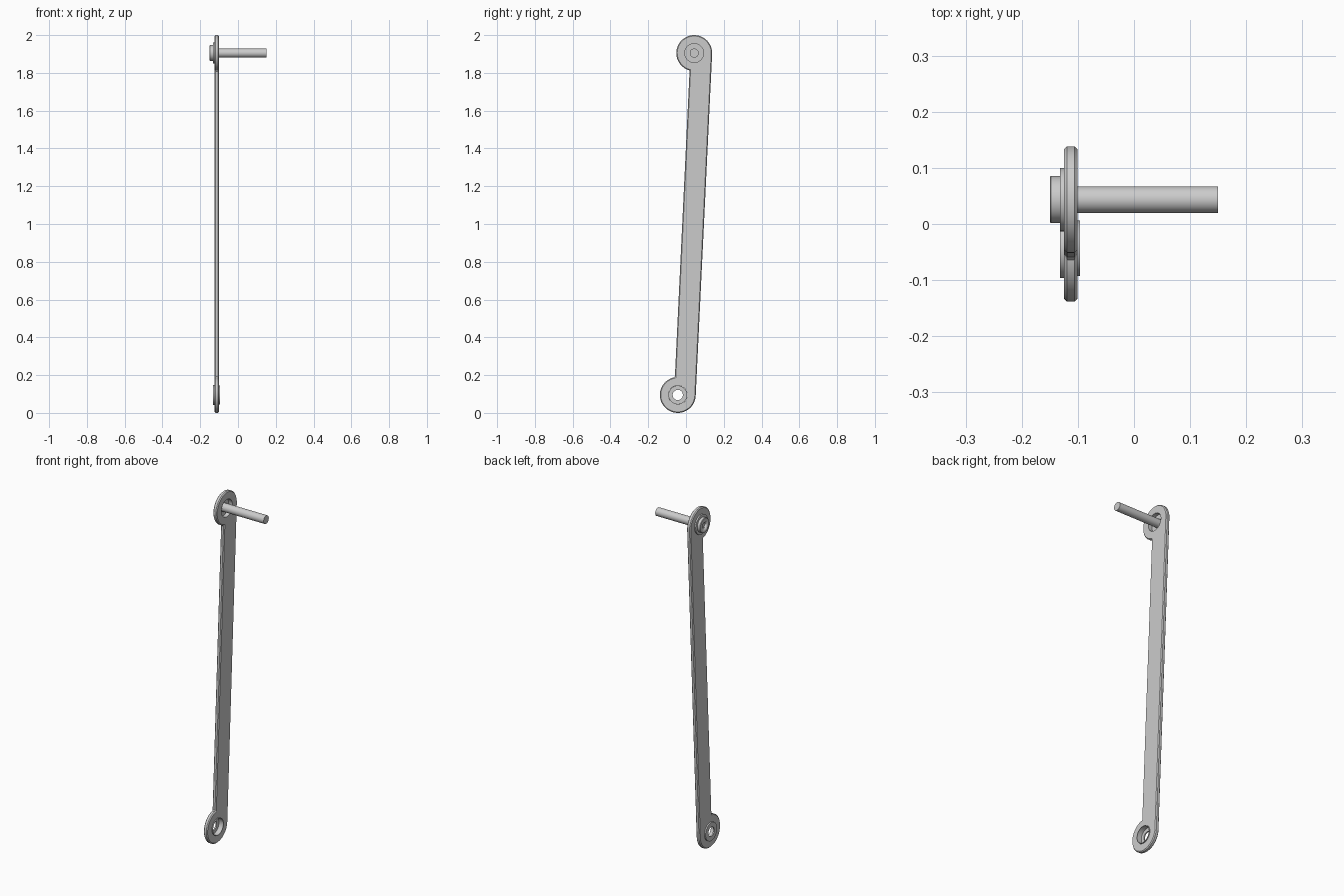
import bpy, bmesh, math
from mathutils import Vector

if "Cube" in bpy.data.objects:
    bpy.data.objects.remove(bpy.data.objects["Cube"])

R, W = 0.095, 0.02            # eye radius, bar's inner edge offset
TOP = Vector((0.0435, 1.905))  # (y, z) of the upper eye
BOT = Vector((-0.0435, 0.095))
X0, X1 = -0.1245, -0.101       # plate faces
SEG = 48


def add_object(name, bm):
    bmesh.ops.recalc_face_normals(bm, faces=bm.faces[:])
    mesh = bpy.data.meshes.new(name)
    bm.to_mesh(mesh)
    bm.free()
    ob = bpy.data.objects.new(name, mesh)
    bpy.context.collection.objects.link(ob)
    bpy.context.view_layer.objects.active = ob
    for o in bpy.context.selected_objects:
        o.select_set(False)
    ob.select_set(True)
    return ob


def lathe(name, centre, profile, seg=SEG, closed=False):
    """Spin (x, radius) points about an axis parallel to x."""
    bm = bmesh.new()
    rings = []
    for x, r in profile:
        rings.append([bm.verts.new((x, centre.x + r * math.cos(2 * math.pi * i / seg),
                                    centre.y + r * math.sin(2 * math.pi * i / seg)))
                      for i in range(seg)])
    pairs = list(zip(rings, rings[1:]))
    if closed:
        pairs.append((rings[-1], rings[0]))
    else:
        bm.faces.new(rings[0])
        bm.faces.new(rings[-1])
    for a, b in pairs:
        for i in range(seg):
            j = (i + 1) % seg
            bm.faces.new((a[i], a[j], b[j], b[i]))
    ob = add_object(name, bm)
    bpy.ops.object.shade_smooth_by_angle(angle=math.radians(30))
    return ob


def cut(ob, cutter):
    mod = ob.modifiers.new("cut", 'BOOLEAN')
    mod.operation = 'DIFFERENCE'
    mod.solver = 'EXACT'
    mod.object = cutter
    cutter.hide_render = True
    bpy.context.view_layer.objects.active = ob
    bpy.ops.object.modifier_apply(modifier=mod.name)
    bpy.data.objects.remove(cutter)


# Link arm: two eyes joined by a bar tangent to their outer side
along = (TOP - BOT).normalized()
across = Vector((along.y, -along.x))
a0 = math.acos(-W / R)
outline = []
for c, start, end in ((TOP, 0, 2 * math.pi - a0), (BOT, a0, 2 * math.pi)):
    for i in range(41):
        t = start + (end - start) * i / 40
        outline.append(c + R * (across * math.cos(t) + along * math.sin(t)))
bm = bmesh.new()
face = bm.faces.new([bm.verts.new((X0, p.x, p.y)) for p in outline])
ext = bmesh.ops.extrude_face_region(bm, geom=[face])
bmesh.ops.translate(bm, vec=(X1 - X0, 0, 0),
                    verts=[v for v in ext["geom"] if isinstance(v, bmesh.types.BMVert)])
arm = add_object("link_arm", bm)
bev = arm.modifiers.new("chamfer", 'BEVEL')
bev.width = 0.005
bev.segments = 1
bev.limit_method = 'ANGLE'
bev.angle_limit = math.radians(60)
bpy.ops.object.modifier_apply(modifier=bev.name)
for c in (TOP, BOT):
    cut(arm, lathe("eye_cutter", c, [(-0.2, 0.05), (0, 0.05)]))
bpy.context.view_layer.objects.active = arm
arm.select_set(True)
bpy.ops.object.shade_smooth_by_angle(angle=math.radians(20))

# Upper washer
lathe("upper_washer", TOP, [(-0.132, 0.025), (-0.132, 0.0565), (X0, 0.0565), (X0, 0.025)],
      closed=True)

# Lower flanged bushing: washer outside, sleeve through the eye
lathe("lower_bushing", BOT, [(-0.132, 0.027), (-0.132, 0.053), (X0, 0.053), (X0, 0.0495),
                             (-0.096, 0.0495), (-0.096, 0.047), (X0, 0.047), (X0, 0.027)],
      closed=True)

# Pivot bolt with a round head and hexagonal socket
bolt = lathe("pivot_bolt", TOP, [(-0.15, 0.04), (-0.148, 0.042), (-0.132, 0.042),
                                 (-0.132, 0.0237), (0.15, 0.0237)])
cut(bolt, lathe("socket_cutter", TOP, [(-0.2, 0.02), (-0.138, 0.02)], seg=6))
